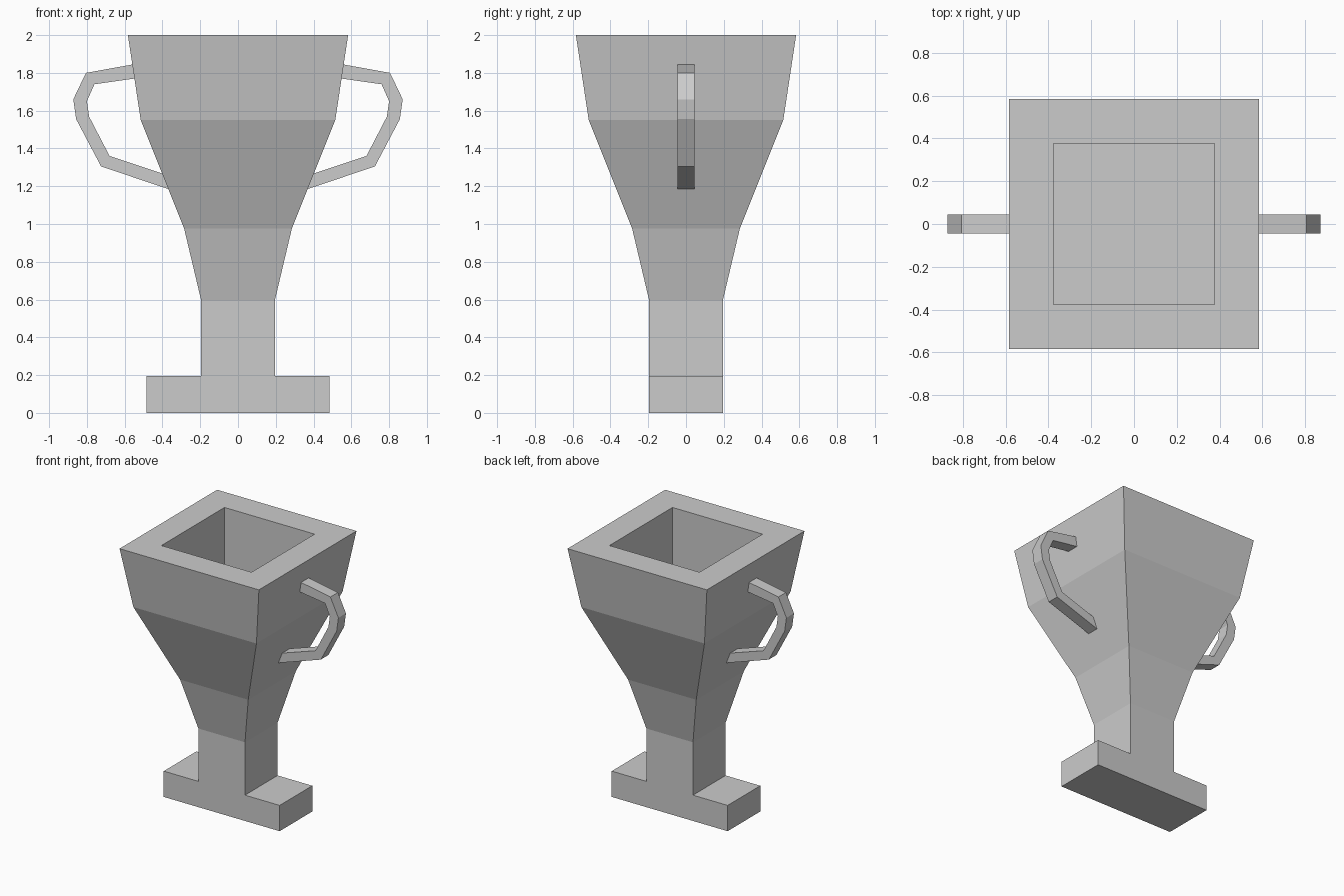
import bpy, bmesh

if "Cube" in bpy.data.objects:
    bpy.data.objects.remove(bpy.data.objects["Cube"])

grey = bpy.data.materials.new("plain grey")
grey.diffuse_color = (0.6, 0.6, 0.6, 1)
grey.use_nodes = True
grey.node_tree.nodes["Principled BSDF"].inputs["Base Color"].default_value = grey.diffuse_color


def finish(name, bm):
    bmesh.ops.recalc_face_normals(bm, faces=bm.faces)
    mesh = bpy.data.meshes.new(name)
    bm.to_mesh(mesh)
    bm.free()
    mesh.materials.append(grey)
    obj = bpy.data.objects.new(name, mesh)
    bpy.context.collection.objects.link(obj)
    return obj


def square_loft(name, rings):
    """Closed loft through rings of (half x, half y, z)."""
    bm = bmesh.new()
    loops = [[bm.verts.new((sx * hx, sy * hy, z))
              for sx, sy in ((-1, -1), (1, -1), (1, 1), (-1, 1))]
             for hx, hy, z in rings]
    for a, b in zip(loops, loops[1:]):
        for i in range(4):
            j = (i + 1) % 4
            bm.faces.new((a[i], a[j], b[j], b[i]))
    bm.faces.new(loops[0])
    bm.faces.new(loops[-1])
    return finish(name, bm)


def handle(name, side):
    """Bent bar from outer and inner outlines in the xz plane."""
    outer = [(0.50, 1.855), (0.805, 1.80), (0.872, 1.66),
             (0.857, 1.555), (0.725, 1.305), (0.34, 1.175)]
    inner = [(0.50, 1.777), (0.76, 1.74), (0.80, 1.65),
             (0.788, 1.568), (0.68, 1.36), (0.37, 1.257)]
    bm = bmesh.new()
    loops = [[bm.verts.new((side * x, y, z)) for (x, z), y in
              ((o, -0.045), (o, 0.045), (i, 0.045), (i, -0.045))]
             for o, i in zip(outer, inner)]
    for a, b in zip(loops, loops[1:]):
        for i in range(4):
            j = (i + 1) % 4
            bm.faces.new((a[i], a[j], b[j], b[i]))
    bm.faces.new(loops[0])
    bm.faces.new(loops[-1])
    return finish(name, bm)


# Foot slab
square_loft("base", [(0.485, 0.195, 0), (0.485, 0.195, 0.195)])

# Stem, flared cup, flat rim and straight-sided well
square_loft("cup", [
    (0.195, 0.195, 0.195), (0.195, 0.195, 0.595), (0.285, 0.285, 0.975),
    (0.515, 0.515, 1.55), (0.583, 0.583, 2.0),
    (0.377, 0.377, 2.0), (0.377, 0.377, 1.4)])

# Side handles
for label, side in (("left", -1), ("right", 1)):
    handle(label + "_handle", side)
